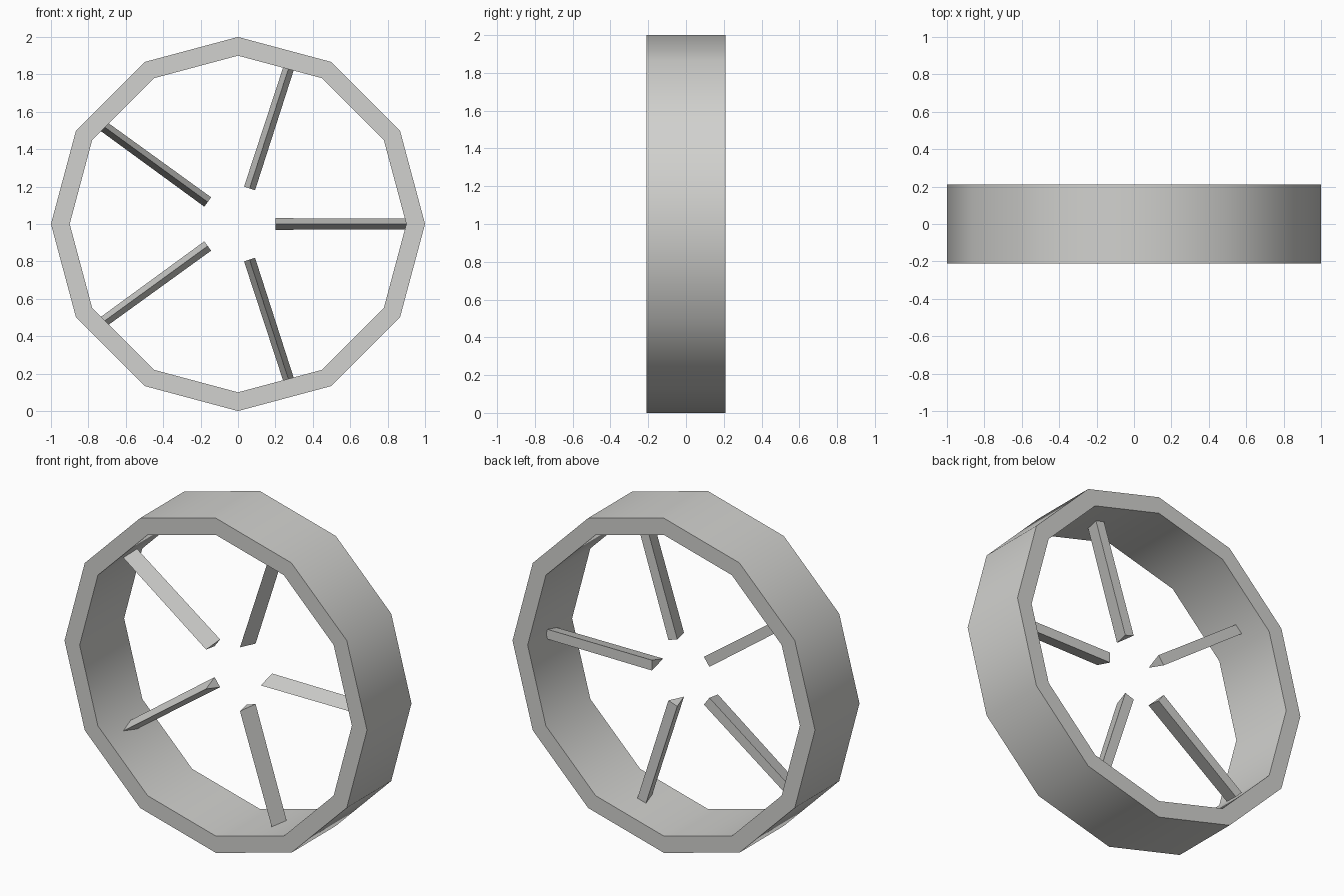
import bpy, bmesh, math
from mathutils import Vector

if "Cube" in bpy.data.objects:
    bpy.data.objects.remove(bpy.data.objects["Cube"])

metal = bpy.data.materials.new("light_grey")
metal.diffuse_color = (0.64, 0.64, 0.62, 1)
metal.use_nodes = True
metal.node_tree.nodes["Principled BSDF"].inputs["Base Color"].default_value = metal.diffuse_color


def make_object(name, bm):
    bmesh.ops.recalc_face_normals(bm, faces=bm.faces)
    me = bpy.data.meshes.new(name)
    bm.to_mesh(me)
    bm.free()
    me.materials.append(metal)
    ob = bpy.data.objects.new(name, me)
    bpy.context.collection.objects.link(ob)
    return ob


# Twelve-sided rim: rectangular section swept round the y axis
SIDES, HALF = 12, 0.21
bm = bmesh.new()
rings = []
for i in range(SIDES):
    a = 2 * math.pi * i / SIDES
    rings.append([bm.verts.new((r * math.cos(a), y, 1 + r * math.sin(a)))
                  for r, y in ((1, -HALF), (1, HALF), (0.9, HALF), (0.9, -HALF))])
for i in range(SIDES):
    p, q = rings[i], rings[(i + 1) % SIDES]
    for k in range(4):
        m = (k + 1) % 4
        bm.faces.new((p[k], p[m], q[m], q[k]))
rim = make_object("wheel_rim", bm)
bpy.context.view_layer.objects.active = rim
rim.select_set(True)
bpy.ops.object.shade_smooth_by_angle(angle=math.radians(40))

# Five triangular spokes, sharp edge to the front, open at the hub
section = ((-0.07, 0), (0.036, 0.031), (0.036, -0.031))
for i in range(5):
    a = 2 * math.pi * i / 5
    along = Vector((math.cos(a), 0, math.sin(a)))
    across = Vector((-math.sin(a), 0, math.cos(a)))
    bm = bmesh.new()
    ends = []
    for r, s in ((0.2, 1.0), (0.9, 0.94)):
        ends.append([bm.verts.new(Vector((0, y * s, 1)) + along * r + across * t * s)
                     for y, t in section])
    inner, outer = ends
    bm.faces.new(inner)
    bm.faces.new(outer)
    for k in range(3):
        m = (k + 1) % 3
        bm.faces.new((inner[k], inner[m], outer[m], outer[k]))
    make_object(f"spoke_{i + 1}", bm)
